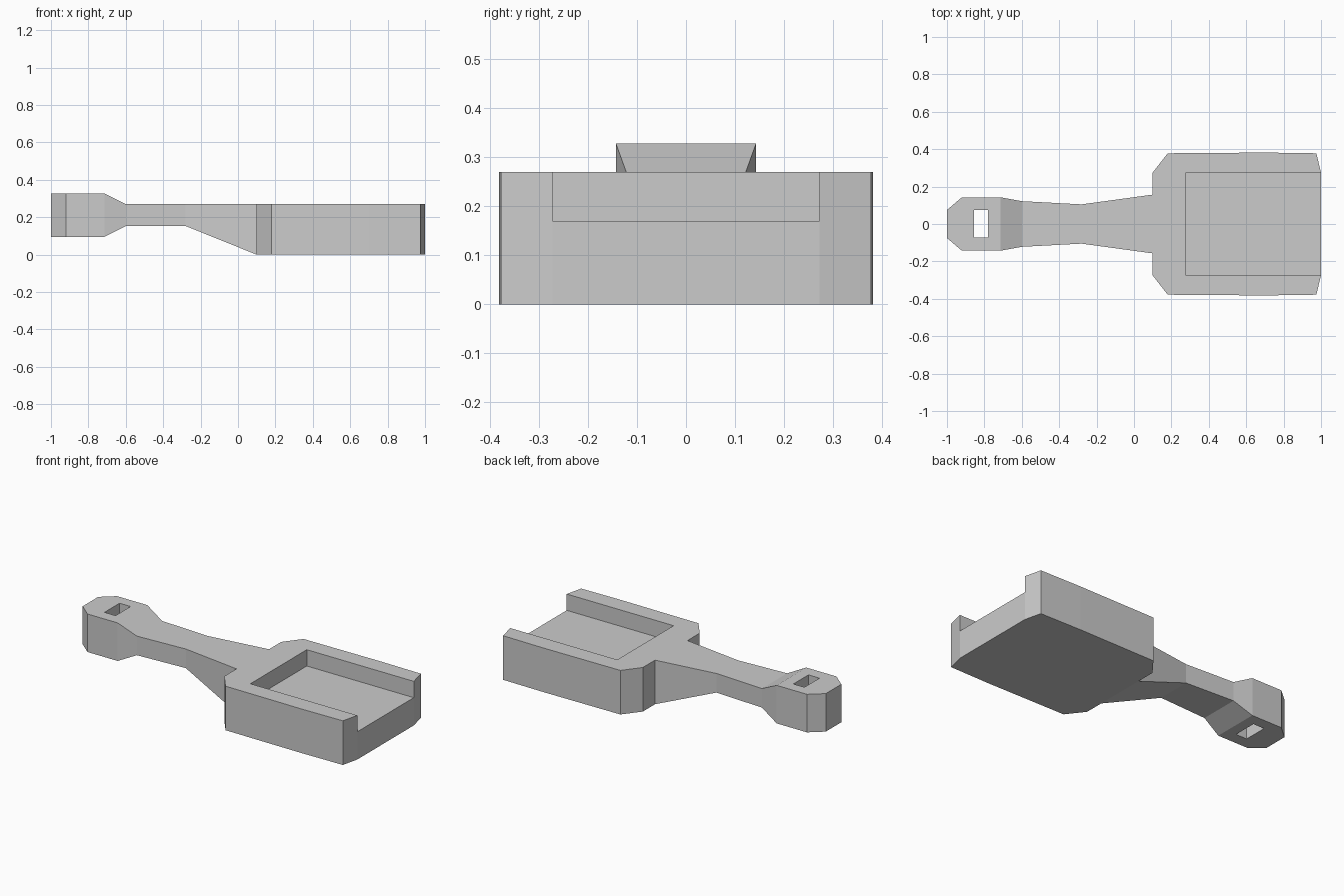
import bpy
import bmesh

cube = bpy.data.objects.get("Cube")
if cube:
    bpy.data.objects.remove(cube, do_unlink=True)

grey = bpy.data.materials.new("plain grey")
grey.use_nodes = True
colour = (0.6, 0.6, 0.6, 1)
grey.diffuse_color = colour
grey.node_tree.nodes["Principled BSDF"].inputs["Base Color"].default_value = colour

TOP = 0.27
NECK_X, NECK_Y = 0.1, 0.157


def make_cutter(name, low, high):
    """Box used only to cut the body."""
    centre = [(a + b) / 2 for a, b in zip(low, high)]
    bpy.ops.mesh.primitive_cube_add(size=1, location=centre)
    box = bpy.context.object
    box.name = name
    box.scale = [b - a for a, b in zip(low, high)]
    box.hide_render = True
    box.hide_set(True)
    return box


bm = bmesh.new()

# Handle: rectangular stations (x, half width, bottom, top), open at the neck
stations = [(-1, 0.075, 0.095, 0.328), (-0.92, 0.143, 0.095, 0.328),
            (-0.715, 0.143, 0.095, 0.328), (-0.6, 0.122, 0.153, TOP),
            (-0.28, 0.105, 0.153, TOP), (NECK_X, NECK_Y, 0, TOP)]
rings = [[bm.verts.new(p) for p in
          ((x, -w, lo), (x, w, lo), (x, w, hi), (x, -w, hi))]
         for x, w, lo, hi in stations]
for a, b in zip(rings, rings[1:]):
    for i in range(4):
        j = (i + 1) % 4
        bm.faces.new((a[i], a[j], b[j], b[i]))
bm.faces.new(rings[0])

# Head: mirrored outline extruded up, with the wall left open at the neck
half = [(NECK_X, NECK_Y), (NECK_X, 0.275), (0.18, 0.378), (0.7, 0.382),
        (0.975, 0.378), (1, 0.273)]
outline = half + [(x, -y) for x, y in reversed(half)]
lower = [bm.verts.new((x, y, 0)) for x, y in outline]
upper = [bm.verts.new((x, y, TOP)) for x, y in outline]
bm.faces.new(lower)
bm.faces.new(upper)
for i in range(len(outline) - 1):
    bm.faces.new((lower[i], lower[i + 1], upper[i + 1], upper[i]))

bmesh.ops.remove_doubles(bm, verts=bm.verts, dist=0.0005)
bmesh.ops.recalc_face_normals(bm, faces=bm.faces)
mesh = bpy.data.meshes.new("paddle_body")
bm.to_mesh(mesh)
bm.free()
mesh.materials.append(grey)
body = bpy.data.objects.new("paddle_body", mesh)
bpy.context.collection.objects.link(body)

# Open-ended tray in the head, and the hanging slot in the handle end
cutters = [make_cutter("tray_cutter", (0.275, -0.273, 0.17), (1.2, 0.273, 0.5)),
           make_cutter("slot_cutter", (-0.855, -0.071, -0.2), (-0.78, 0.075, 0.6))]
for cutter in cutters:
    cutter.data.materials.append(grey)
    mod = body.modifiers.new(cutter.name, "BOOLEAN")
    mod.operation = "DIFFERENCE"
    mod.solver = "EXACT"
    mod.object = cutter
